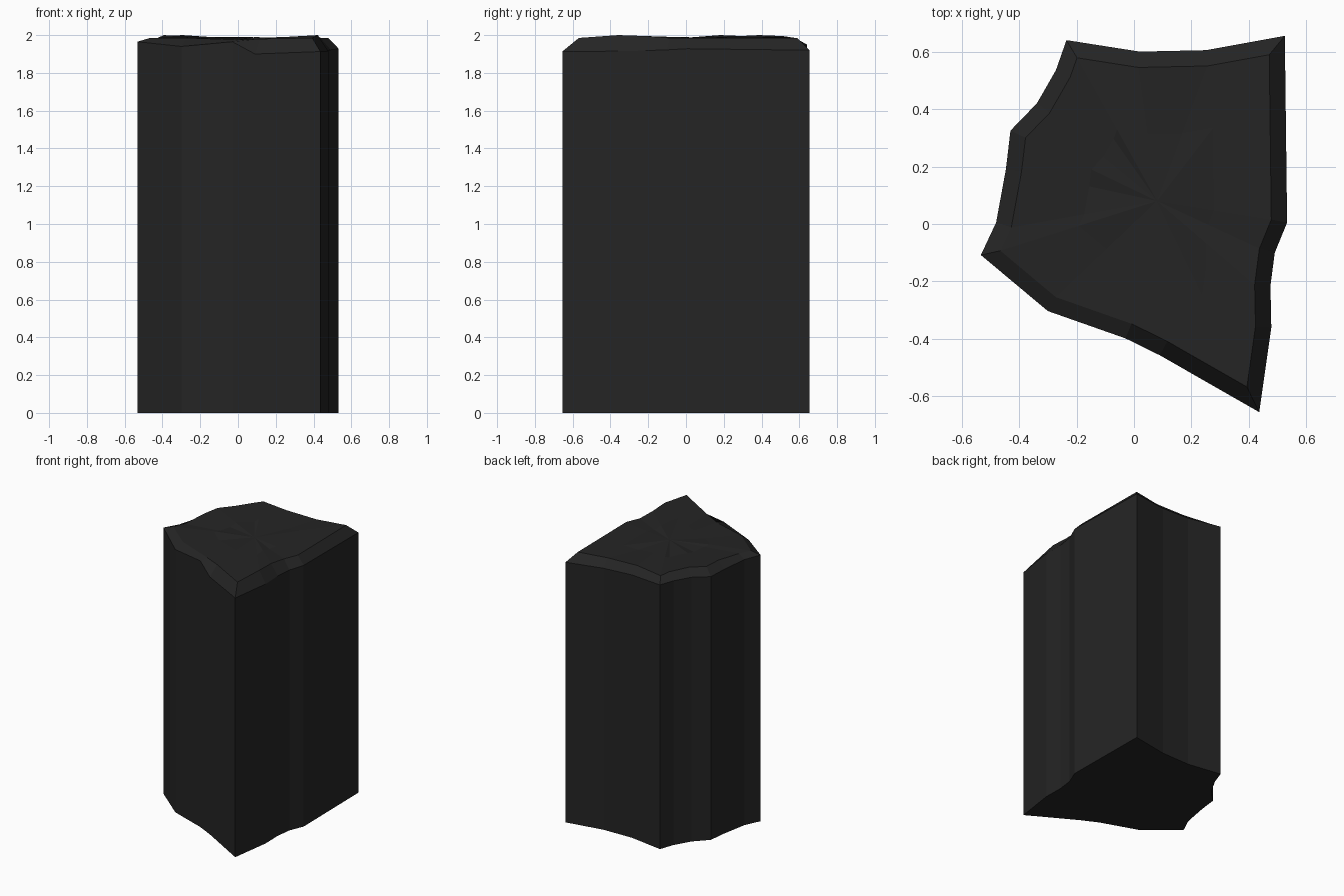
import bpy, bmesh
from mathutils import Vector

if "Cube" in bpy.data.objects:
    bpy.data.objects.remove(bpy.data.objects["Cube"])

# Outline of the pillar, counter-clockwise: x, y, rim height, height of top edge inside the bevel
OUTLINE = [
    (-0.533, -0.108, 1.965, 1.985), (-0.30, -0.303, 1.94, 1.985),
    (-0.03, -0.398, 1.965, 1.975), (0.09, -0.457, 1.90, 1.98),
    (0.436, -0.655, 1.913, 1.985), (0.478, -0.36, 1.915, 2.0),
    (0.475, -0.215, 1.918, 1.995), (0.49, -0.10, 1.922, 1.985),
    (0.533, 0.005, 1.928, 1.985), (0.525, 0.655, 1.92, 1.985),
    (0.25, 0.605, 1.93, 1.985), (0.02, 0.60, 1.94, 1.99),
    (-0.235, 0.64, 1.95, 1.985), (-0.272, 0.535, 1.95, 1.995),
    (-0.338, 0.42, 1.95, 2.0), (-0.43, 0.325, 1.943, 1.995),
    (-0.446, 0.19, 1.95, 2.0), (-0.48, 0.005, 1.96, 1.985),
]
INSET = 0.055
N = len(OUTLINE)


def inset_point(i):
    """Mitred inward offset of one outline point."""
    a, p, b = (Vector(OUTLINE[j % N][:2]) for j in (i - 1, i, i + 1))
    d1, d2 = (p - a).normalized(), (b - p).normalized()
    n1, n2 = Vector((-d1.y, d1.x)), Vector((-d2.y, d2.x))
    return p + (n1 + n2) * (INSET / (1 + n1.dot(n2)))


bm = bmesh.new()
base = [bm.verts.new((x, y, 0)) for x, y, _, _ in OUTLINE]
rim = [bm.verts.new((x, y, z)) for x, y, z, _ in OUTLINE]
top = [bm.verts.new((*inset_point(i), OUTLINE[i][3])) for i in range(N)]

# Slightly uneven ring and centre of the worn top
centre = Vector((0.08, 0.08))
mid = []
for i, v in enumerate(top):
    q = centre.lerp(v.co.xy, 0.5)
    mid.append(bm.verts.new((q.x, q.y, (1.99, 1.978, 1.984)[i % 3])))
hub = bm.verts.new((centre.x, centre.y, 1.985))

# Walls, bevelled rim and top surface
for i in range(N):
    j = (i + 1) % N
    for lo, hi in ((base, rim), (rim, top), (top, mid)):
        bm.faces.new((lo[i], lo[j], hi[j], hi[i]))
    bm.faces.new((mid[i], mid[j], hub))
bm.faces.new(base[::-1])
bmesh.ops.recalc_face_normals(bm, faces=bm.faces)

mesh = bpy.data.meshes.new("stone_pillar")
bm.to_mesh(mesh)
bm.free()
pillar = bpy.data.objects.new("stone_pillar", mesh)
bpy.context.collection.objects.link(pillar)

mat = bpy.data.materials.new("dark basalt")
mat.diffuse_color = (0.018, 0.018, 0.018, 1)
mat.use_nodes = True
mat.node_tree.nodes["Principled BSDF"].inputs["Base Color"].default_value = mat.diffuse_color
mesh.materials.append(mat)
